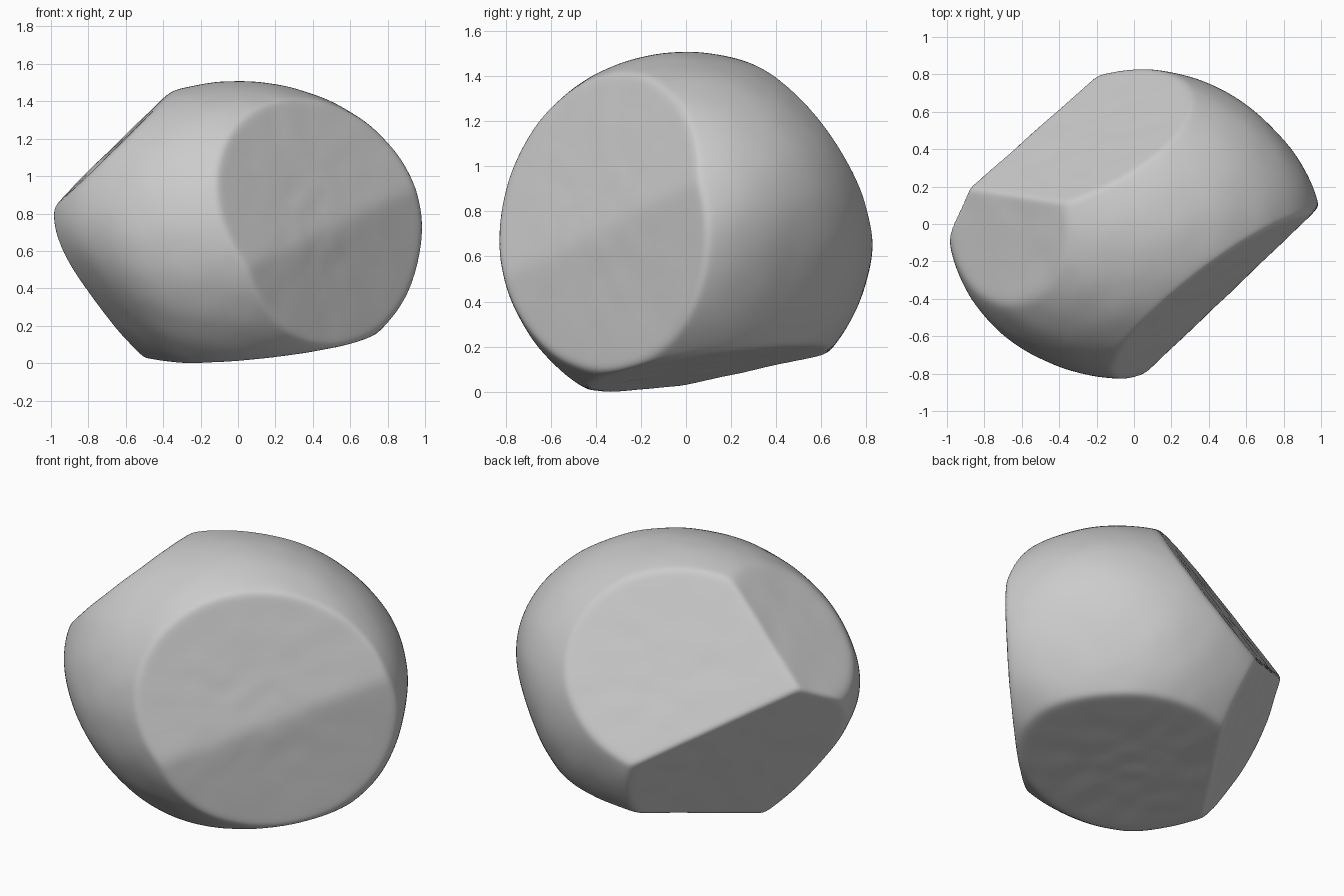
import bpy, bmesh
from mathutils import Vector, noise

cube = bpy.data.objects.get("Cube")
if cube:
    bpy.data.objects.remove(cube, do_unlink=True)

# Stone colour
stone = bpy.data.materials.new("stone_grey")
stone.use_nodes = True
grey = (0.6, 0.6, 0.6, 1)
stone.diffuse_color = grey
stone.node_tree.nodes["Principled BSDF"].inputs["Base Color"].default_value = grey


def planes(rows):
    return [(Vector(n).normalized(), d) for n, d in rows]


# Rounded body, worn softly in two places: outward normal, distance from centre
SEMI = Vector((1.0, 0.83, 0.81))
WORN = planes([
    ((-0.72, -0.30, -0.62), 0.84),     # low side corner
    ((0.70, 0.65, -0.30), 0.90),       # shallow hollow
])

# Flat chips struck off the body
CHIPS = planes([
    ((0.597, -0.758, 0.263), 0.595),   # front, upper half
    ((0.696, -0.718, -0.02), 0.622),   # front, lower half
    ((-0.379, 0.772, 0.51), 0.611),    # back, upper
    ((-0.728, 0.541, -0.42), 0.641),   # back, undercut
    ((-0.70, -0.03, 0.71), 0.79),      # upper side
    ((0.1, 0.155, -0.98), 0.61),       # underside
])


def blend(values, power):
    """Smooth maximum; a higher power keeps a crisper edge."""
    top = max(values)
    return top * sum((k / top) ** power for k in values) ** (1 / power)


def cuts(u, rows):
    return [max(n.dot(u), 0) / d for n, d in rows]


def reach(u):
    """Distance from the centre to the chipped surface along u."""
    round_body = Vector((u.x / SEMI.x, u.y / SEMI.y, u.z / SEMI.z)).length
    body = blend([round_body] + cuts(u, WORN), 14)
    return 1 / blend([body] + cuts(u, CHIPS), 90)


bm = bmesh.new()
bmesh.ops.create_icosphere(bm, subdivisions=7, radius=1)
for v in bm.verts:
    u = v.co.normalized()
    v.co = u * (reach(u) + 0.003 * noise.noise(u * 5))

# Centre it and stand it on the ground
axes = [[v.co[i] for v in bm.verts] for i in range(3)]
low = Vector([min(a) for a in axes])
high = Vector([max(a) for a in axes])
middle = (low + high) / 2
bmesh.ops.translate(bm, verts=bm.verts, vec=(-middle.x, -middle.y, -low.z))
for f in bm.faces:
    f.smooth = True

mesh = bpy.data.meshes.new("boulder")
bm.to_mesh(mesh)
bm.free()
mesh.materials.append(stone)
boulder = bpy.data.objects.new("boulder", mesh)
bpy.context.collection.objects.link(boulder)
